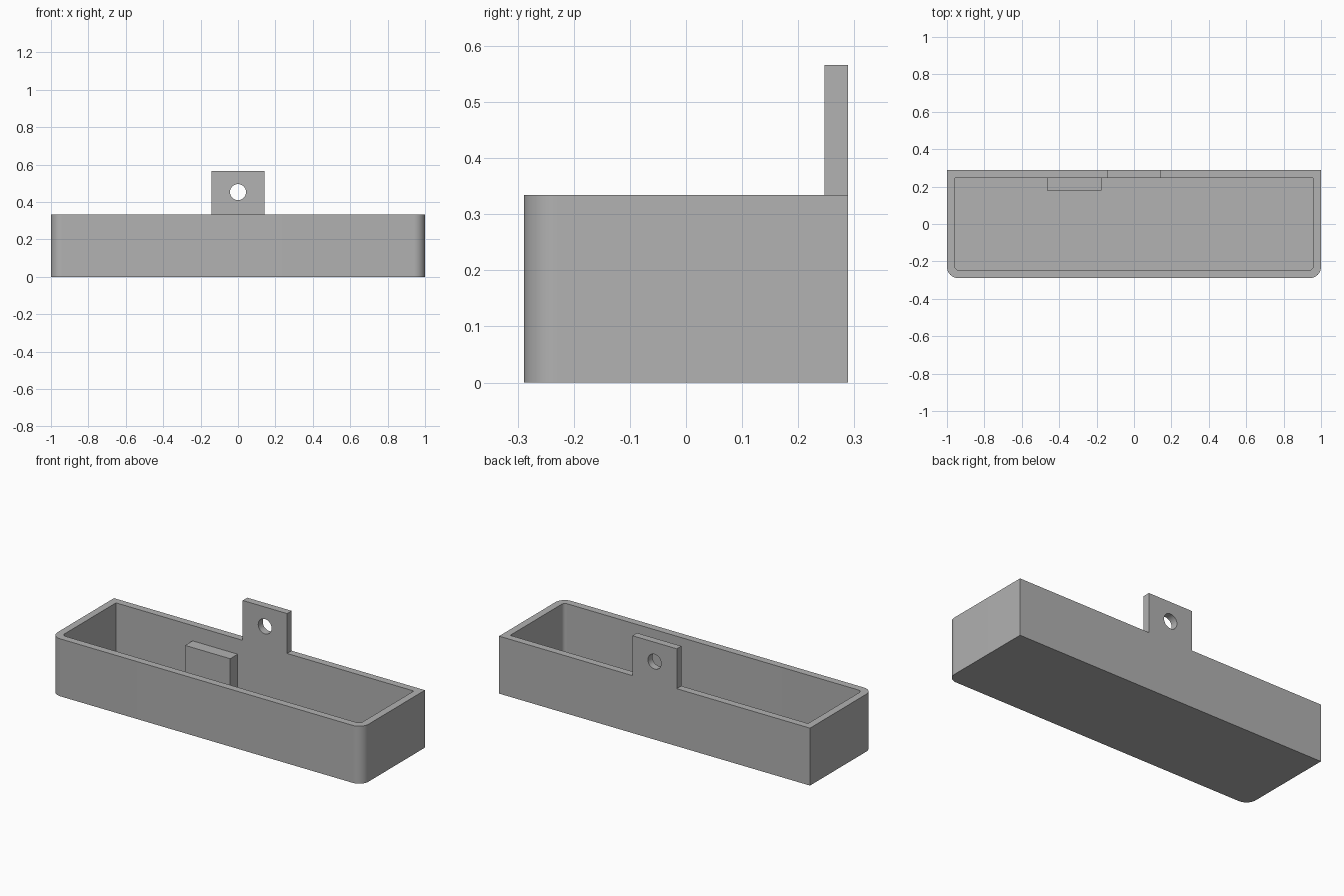
import bpy, bmesh
from math import sin, cos, pi, atan2, radians

cube = bpy.data.objects.get("Cube")
if cube:
    bpy.data.objects.remove(cube, do_unlink=True)

grey = bpy.data.materials.new("plain grey")
grey.use_nodes = True
grey.diffuse_color = (0.445, 0.445, 0.445, 1)
grey.node_tree.nodes["Principled BSDF"].inputs["Base Color"].default_value = grey.diffuse_color

X, Y, H = 1.0, 0.289, 0.334      # half length, half depth, wall height
WALL = 0.042
TAB_W, TAB_TOP = 0.143, 0.566    # half width and top of the hanging tab
HOLE_Z, HOLE_R = 0.453, 0.043


def loft(name, loops, ring=False):
    """Bridge matching loops of points; cap the ends, or join them into a ring."""
    bm = bmesh.new()
    rows = [[bm.verts.new(p) for p in loop] for loop in loops]
    n = len(rows[0])
    pairs = list(zip(rows, rows[1:]))
    if ring:
        pairs.append((rows[-1], rows[0]))
    else:
        bm.faces.new(rows[0])
        bm.faces.new(rows[-1])
    for a, b in pairs:
        for i in range(n):
            j = (i + 1) % n
            bm.faces.new((a[i], a[j], b[j], b[i]))
    bmesh.ops.recalc_face_normals(bm, faces=bm.faces)
    mesh = bpy.data.meshes.new(name)
    bm.to_mesh(mesh)
    bm.free()
    mesh.materials.append(grey)
    ob = bpy.data.objects.new(name, mesh)
    bpy.context.collection.objects.link(ob)
    bpy.ops.object.select_all(action='DESELECT')
    ob.select_set(True)
    bpy.context.view_layer.objects.active = ob
    bpy.ops.object.shade_smooth_by_angle(angle=radians(30))
    return ob


def outline(inset, radius, z, steps=10):
    """Rectangle with square back corners and rounded front corners."""
    x, y = X - inset, Y - inset
    pts = [(x, y, z), (-x, y, z)]
    for side, start in ((-1, pi), (1, 1.5 * pi)):
        for i in range(steps + 1):
            a = start + 0.5 * pi * i / steps
            pts.append((side * (x - radius) + radius * cos(a),
                        -y + radius + radius * sin(a), z))
    return pts


# Open tray: outside wall, rim, inside wall and floor
loft("tray", [outline(0, 0.06, 0), outline(0, 0.06, H),
              outline(WALL, 0.022, H), outline(WALL, 0.022, WALL)])

# Hanging tab with a round hole, flush with the back wall
half_h = (TAB_TOP - H) / 2
mid_z = H + half_h
angles = [2 * pi * i / 32 for i in range(32)]
angles += [atan2(z - HOLE_Z, x) % (2 * pi) for x in (-TAB_W, TAB_W) for z in (H, TAB_TOP)]
angles.sort()


def hole_loop(y):
    return [(HOLE_R * cos(a), y, HOLE_Z + HOLE_R * sin(a)) for a in angles]


def edge_loop(y):
    pts = []
    for a in angles:
        c, s = cos(a), sin(a)
        rise = TAB_TOP - HOLE_Z if s > 0 else HOLE_Z - H
        t = min(TAB_W / max(abs(c), 1e-6), rise / max(abs(s), 1e-6))
        pts.append((t * c, y, HOLE_Z + t * s))
    return pts


loft("hanging_tab", [edge_loop(Y), edge_loop(Y - WALL),
                     hole_loop(Y - WALL), hole_loop(Y)], ring=True)


# Block standing on the floor against the back wall
def block_loop(z):
    return [(-0.465, 0.178, z), (-0.175, 0.178, z),
            (-0.175, Y - WALL, z), (-0.465, Y - WALL, z)]


loft("inner_block", [block_loop(WALL), block_loop(0.245)])
